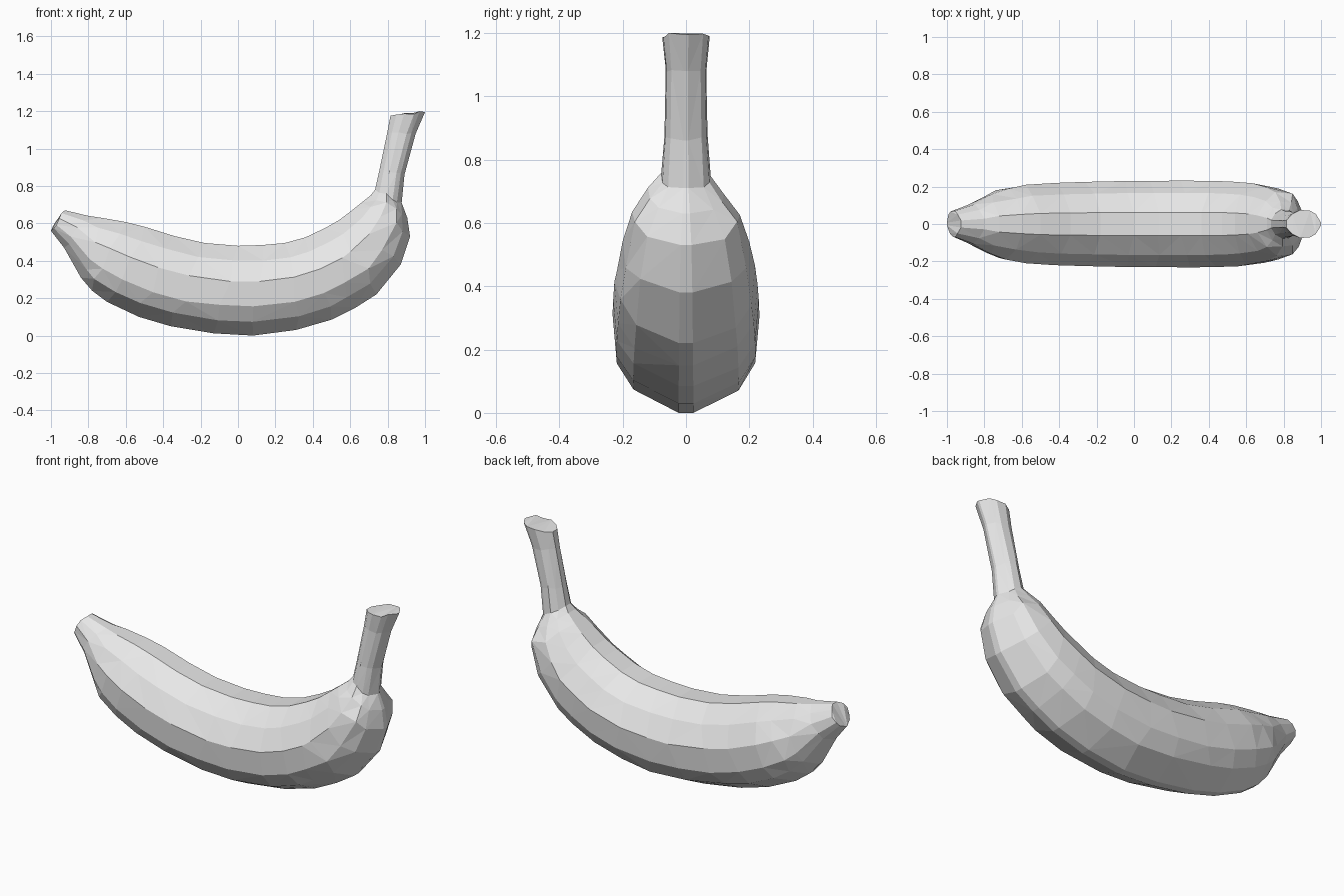
import bpy
import bmesh
import random
from mathutils import Vector

cube = bpy.data.objects.get("Cube")
if cube:
    bpy.data.objects.remove(cube, do_unlink=True)

random.seed(4)

# Single peel colour
peel = bpy.data.materials.new("plain_grey")
peel.use_nodes = True
grey = (0.8, 0.8, 0.8, 1)
peel.diffuse_color = grey
peel.node_tree.nodes["Principled BSDF"].inputs["Base Color"].default_value = grey

# Rings along the fruit: outer x, outer z, inner x, inner z, half width
rings = [
    (-1.0, .56, -.925, .67, .07),
    (-.93, .47, -.8, .64, .105),
    (-.84, .31, -.72, .628, .16),
    (-.78, .24, -.6, .607, .19),
    (-.7, .18, -.5, .582, .21),
    (-.53, .1, -.34, .532, .22),
    (-.36, .05, -.18, .495, .225),
    (-.13, .012, 0, .48, .23),
    (.08, 0, .13, .484, .23),
    (.31, .03, .25, .495, .232),
    (.5, .085, .36, .525, .23),
    (.63, .15, .47, .577, .226),
    (.74, .22, .54, .617, .218),
    (.87, .38, .61, .67, .2),
    (.92, .53, .66, .71, .17),
    (.905, .63, .71, .75, .12),
    (.875, .71, .733, .78, .078),
    (.89, .86, .755, .88, .068),
    (.95, 1.08, .797, 1.08, .064),
    (1.0, 1.195, .815, 1.175, .075),
]

# Half cross-section: fraction from outer to inner edge, fraction of width
half = [(0, .1), (.15, .72), (.32, .95), (.6, 1), (.83, .72), (1, .27)]
section = half + [(t, -w) for t, w in reversed(half)]


def ring_points(ring):
    ox, oz, ix, iz, width = ring
    outer, inner = Vector((ox, 0, oz)), Vector((ix, 0, iz))
    along = Vector((iz - oz, 0, ox - ix)).normalized()
    for t, w in section:
        # Hand-cut wobble along the body, leaving the outline edges alone
        wobble = random.uniform(-.12, .12) * width if 0 < t < 1 else 0
        yield outer.lerp(inner, t) + Vector((0, w * width, 0)) + along * wobble


# Body and stem as one faceted skin
bm = bmesh.new()
loops = [[bm.verts.new(p) for p in ring_points(r)] for r in rings]
count = len(section)
for a, b in zip(loops, loops[1:]):
    for i in range(count):
        j = (i + 1) % count
        bm.faces.new((a[i], a[j], b[j], b[i]))

# Blunt blossom tip and cut stem end
for loop in (loops[0], loops[-1]):
    bm.faces.new(loop)

bmesh.ops.triangulate(bm, faces=bm.faces[:], quad_method='SHORT_EDGE')
bmesh.ops.recalc_face_normals(bm, faces=bm.faces[:])
mesh = bpy.data.meshes.new("banana")
bm.to_mesh(mesh)
bm.free()
mesh.materials.append(peel)
banana = bpy.data.objects.new("banana", mesh)
bpy.context.collection.objects.link(banana)
